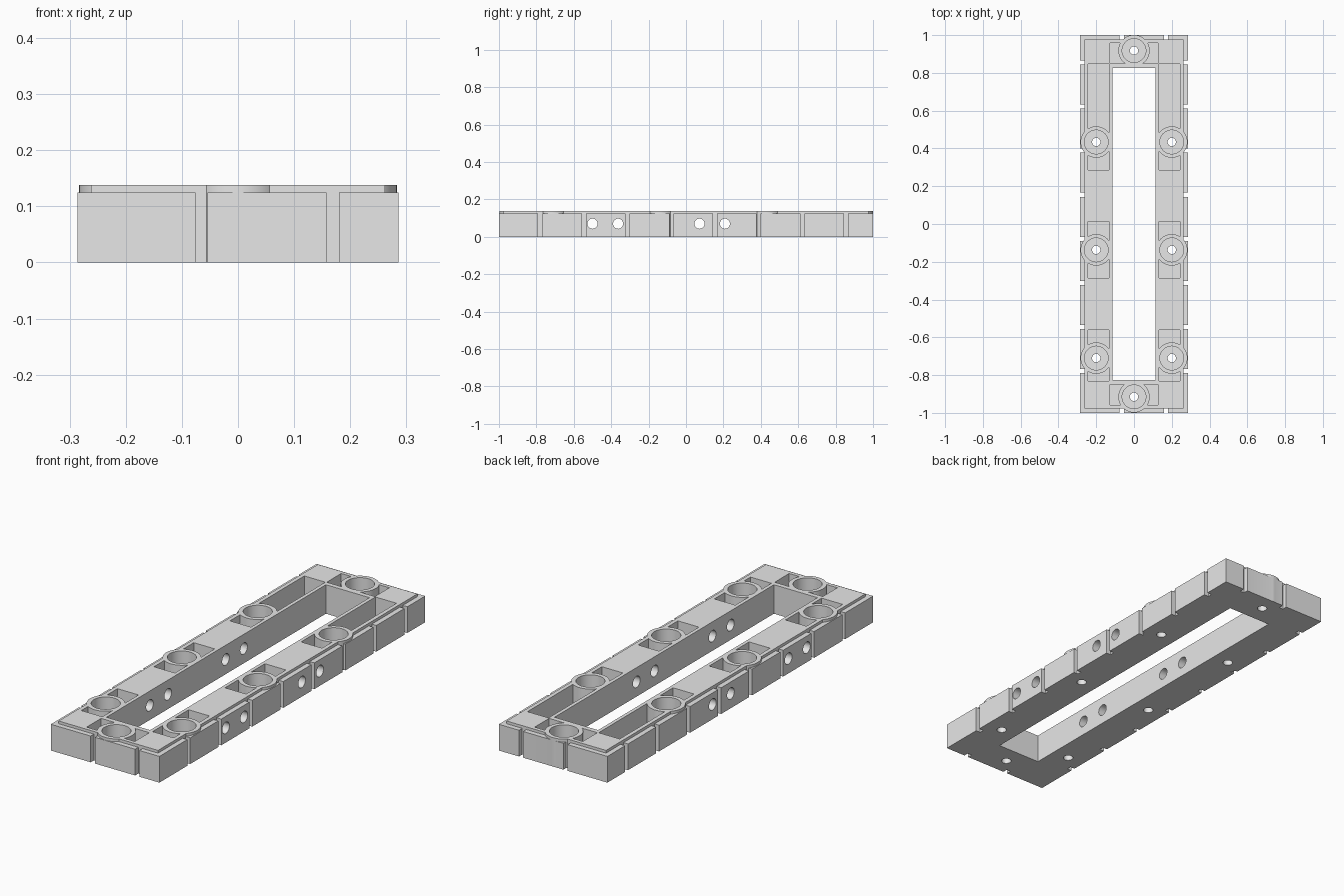
import bpy, bmesh, math
from mathutils import Matrix, Vector

if "Cube" in bpy.data.objects:
    bpy.data.objects.remove(bpy.data.objects["Cube"], do_unlink=True)

grey = bpy.data.materials.new("light grey plastic")
grey.use_nodes = True
colour = (0.8, 0.8, 0.8, 1)
grey.diffuse_color = colour
grey.node_tree.nodes["Principled BSDF"].inputs["Base Color"].default_value = colour

HALF_W, TOP, RIM, FLOOR = 0.286, 0.138, 0.125, 0.025
STEP = 0.024
OVER = 0.3


def box(bm, x0, x1, y0, y1, z0, z1):
    size = Vector((x1 - x0, y1 - y0, z1 - z0))
    mid = Vector((x0 + x1, y0 + y1, z0 + z1)) / 2
    bmesh.ops.create_cube(bm, size=1, matrix=Matrix.Translation(mid) @ Matrix.Diagonal(size).to_4x4())


def cylinder(bm, x, y, r, z0, z1, segments=64):
    bmesh.ops.create_cone(bm, cap_ends=True, segments=segments, radius1=r, radius2=r,
                          depth=z1 - z0, matrix=Matrix.Translation((x, y, (z0 + z1) / 2)))


def make(name, bm):
    mesh = bpy.data.meshes.new(name)
    bm.to_mesh(mesh)
    bm.free()
    mesh.materials.append(grey)
    obj = bpy.data.objects.new(name, mesh)
    bpy.context.collection.objects.link(obj)
    return obj


def combine(target, operation, bm):
    """Apply a boolean with a temporary solid, then remove it."""
    tool = make("tool", bm)
    mod = target.modifiers.new(operation, 'BOOLEAN')
    mod.operation, mod.solver, mod.object = operation, 'EXACT', tool
    bpy.context.view_layer.objects.active = target
    bpy.ops.object.modifier_apply(modifier=mod.name)
    bpy.data.objects.remove(tool, do_unlink=True)


# Outer block, up to the low rim
bm = bmesh.new()
box(bm, -HALF_W, HALF_W, -1, 1, 0, RIM)
frame = make("track_frame", bm)

# Vertical grooves around the outer walls
bm = bmesh.new()
for i in range(8):
    y = -0.779 + i * 0.2335
    for s in (-1, 1):
        a, b = sorted((s * 0.25, s * 0.35))
        box(bm, a, b, y - 0.011, y + 0.011, -OVER, OVER)
for x in (-0.065, 0.169):
    for s in (-1, 1):
        a, b = sorted((s * 0.96, s * 1.1))
        box(bm, x - 0.011, x + 0.011, a, b, -OVER, OVER)
combine(frame, 'DIFFERENCE', bm)

# Raised core inside the rim
bm = bmesh.new()
box(bm, -HALF_W + STEP, HALF_W - STEP, -1 + STEP, 1 - STEP, 0, TOP)
combine(frame, 'UNION', bm)

# Central opening and the pockets in the rails and ends
bm = bmesh.new()
box(bm, -0.115, 0.115, -0.826, 0.826, -OVER, OVER)
for s in (-1, 1):
    a, b = sorted((s * 0.132, s * 0.243))
    for y0, y1 in ((-0.832, -0.56), (-0.286, 0.014), (0.286, 0.846)):
        box(bm, a, b, y0, y1, FLOOR, OVER)
    a, b = sorted((s * 0.849, s * 0.958))
    box(bm, -0.127, 0.127, a, b, FLOOR, OVER)
combine(frame, 'DIFFERENCE', bm)

# Round bosses with wells and screw holes
spots = [(s * 0.2, y) for s in (-1, 1) for y in (-0.71, -0.137, 0.434)]
spots += [(0, -0.915), (0, 0.918)]
for operation, radius, low, high in (('UNION', 0.083, 0, TOP),
                                     ('DIFFERENCE', 0.063, FLOOR, OVER),
                                     ('DIFFERENCE', 0.022, -OVER, 0.08)):
    bm = bmesh.new()
    for x, y in spots:
        cylinder(bm, x, y, radius, low, high)
    combine(frame, operation, bm)

# Cross holes through both rails
bm = bmesh.new()
for y in (-0.5, -0.363, 0.072, 0.208):
    cylinder(bm, 0, y, 0.027, -0.5, 0.5, 40)
bmesh.ops.transform(bm, matrix=Matrix.Translation((0, 0, 0.07)) @ Matrix.Rotation(math.pi / 2, 4, 'Y'),
                    verts=bm.verts)
combine(frame, 'DIFFERENCE', bm)

# Smooth round walls with sharp edges
for o in bpy.context.selected_objects:
    o.select_set(False)
frame.select_set(True)
bpy.context.view_layer.objects.active = frame
bpy.ops.object.shade_smooth_by_angle(angle=math.radians(30))
